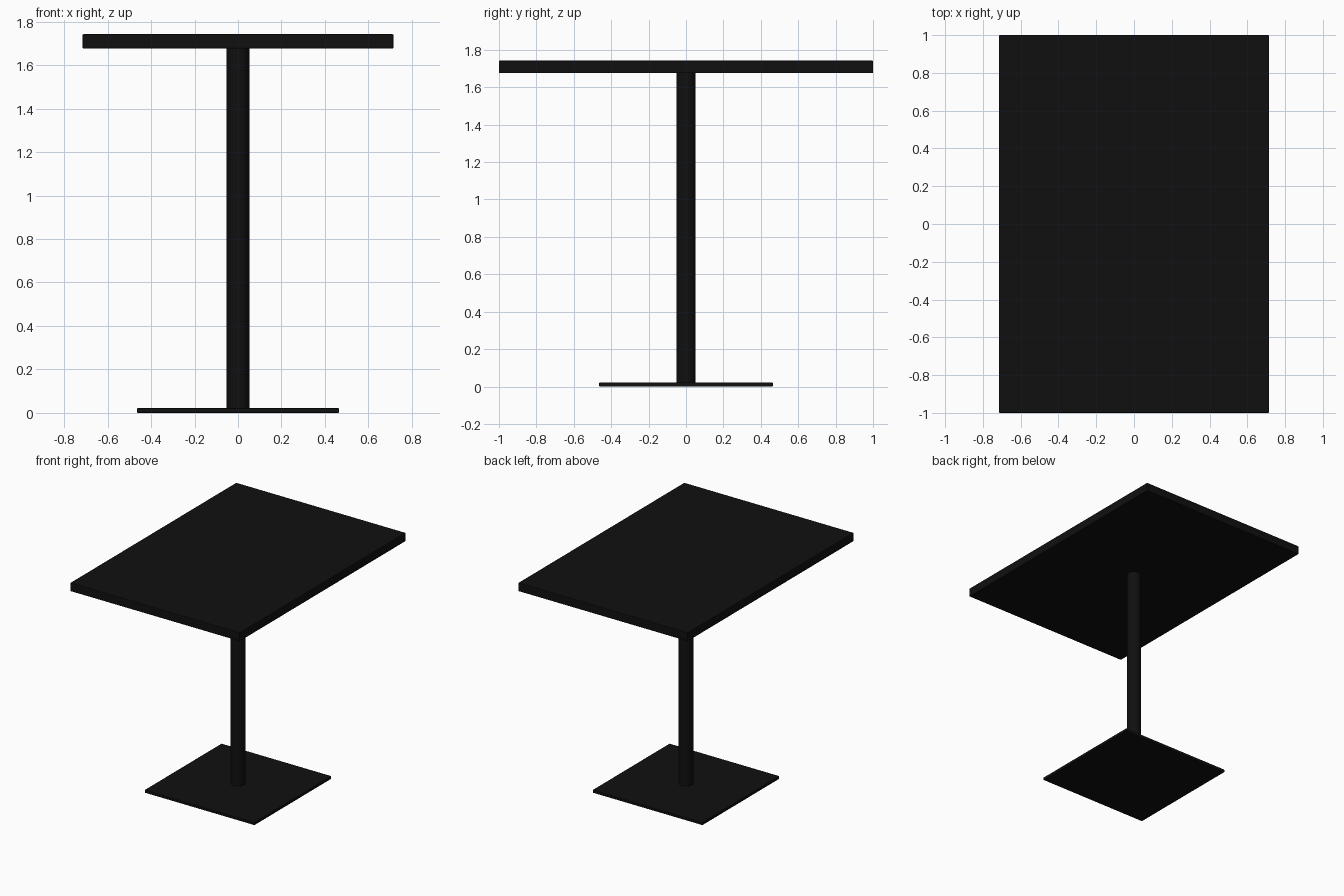
import bpy

if "Cube" in bpy.data.objects:
    bpy.data.objects.remove(bpy.data.objects["Cube"])

black = bpy.data.materials.new("black_finish")
black.diffuse_color = (0.005, 0.005, 0.005, 1)
black.use_nodes = True
black.node_tree.nodes["Principled BSDF"].inputs["Base Color"].default_value = black.diffuse_color


def slab(name, width, depth, z0, z1, bevel):
    """Box between two heights with slightly eased edges."""
    bpy.ops.mesh.primitive_cube_add(size=1, location=(0, 0, (z0 + z1) / 2))
    ob = bpy.context.object
    ob.name = name
    ob.scale = (width, depth, z1 - z0)
    bpy.ops.object.transform_apply(location=False, rotation=False, scale=True)
    mod = ob.modifiers.new("eased_edges", "BEVEL")
    mod.width = bevel
    mod.segments = 2
    ob.data.materials.append(black)
    return ob


# Table top and floor plate
slab("table_top", 1.43, 2.0, 1.676, 1.742, 0.004)
slab("base_plate", 0.928, 0.928, 0.0, 0.022, 0.003)

# Round central column between plate and top
z0, z1 = 0.022, 1.676
bpy.ops.mesh.primitive_cylinder_add(vertices=48, radius=0.052, depth=z1 - z0,
                                    location=(0, 0, (z0 + z1) / 2))
column = bpy.context.object
column.name = "column"
column.data.materials.append(black)
bpy.ops.object.shade_smooth_by_angle()
